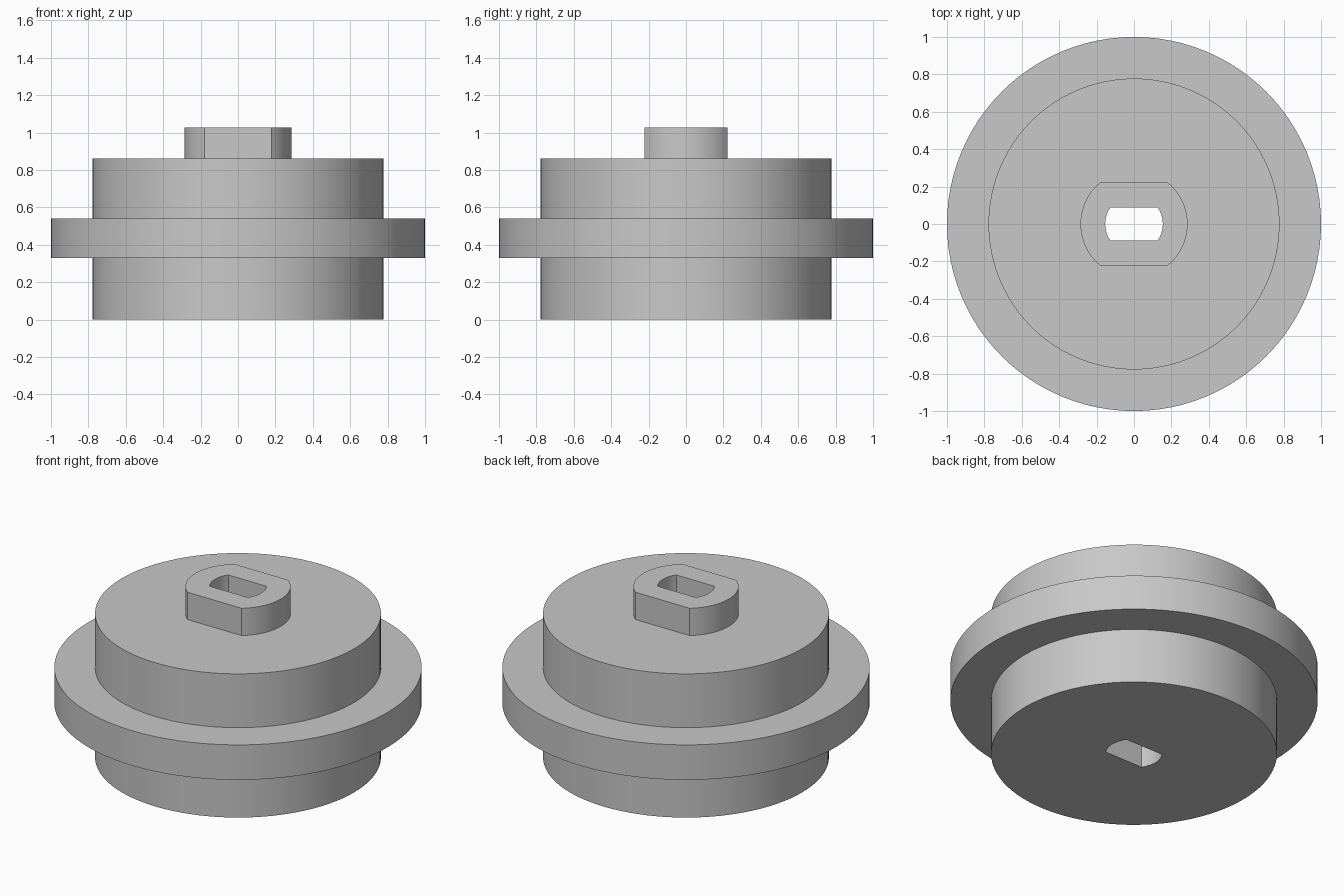
import bpy, bmesh
from math import asin, cos, sin, pi, radians

cube = bpy.data.objects.get("Cube")
if cube:
    bpy.data.objects.remove(cube, do_unlink=True)

# Half-widths of the flat-sided boss and slot: (radius, flat half width)
BOSS = (0.286, 0.222)
SLOT = (0.154, 0.088)
DRUM_R, FLANGE_R = 0.778, 1.0
SEGMENTS = 96

# Evenly spaced directions plus the exact corners of both flat-sided shapes
angles = {round(2 * pi * i / SEGMENTS, 5) for i in range(SEGMENTS)}
for radius, flat in (BOSS, SLOT):
    a = asin(flat / radius)
    angles |= {round(v, 5) for v in (a, pi - a, pi + a, 2 * pi - a)}
angles = sorted(angles)


def outline(bm, z, radius, flat=None):
    """Circle at height z, optionally cut by two flats facing front and back."""
    loop = []
    for a in angles:
        r = radius
        if flat and abs(sin(a)) * radius > flat:
            r = flat / abs(sin(a))
        loop.append(bm.verts.new((r * cos(a), r * sin(a), z)))
    return loop


# Stepped hub: one closed skin from the slot's lower rim, round the outside, and back
bm = bmesh.new()
sections = [
    (0.0, *SLOT),
    (0.0, DRUM_R), (0.33, DRUM_R),
    (0.33, FLANGE_R), (0.54, FLANGE_R),
    (0.54, DRUM_R), (0.863, DRUM_R),
    (0.863, *BOSS), (1.027, *BOSS),
    (1.027, *SLOT),
]
loops = [outline(bm, *s) for s in sections]
count = len(angles)
for lower, upper in zip(loops, loops[1:] + loops[:1]):
    for i in range(count):
        j = (i + 1) % count
        bm.faces.new((lower[i], lower[j], upper[j], upper[i]))
bmesh.ops.recalc_face_normals(bm, faces=bm.faces)

mesh = bpy.data.meshes.new("flanged_hub")
bm.to_mesh(mesh)
bm.free()
hub = bpy.data.objects.new("flanged_hub", mesh)
bpy.context.collection.objects.link(hub)

# Plain grey finish
grey = bpy.data.materials.new("light_grey")
grey.use_nodes = True
colour = (0.58, 0.58, 0.58, 1)
grey.diffuse_color = colour
grey.node_tree.nodes["Principled BSDF"].inputs["Base Color"].default_value = colour
mesh.materials.append(grey)

# Smooth round walls with crisp rims
bpy.ops.object.select_all(action="DESELECT")
hub.select_set(True)
bpy.context.view_layer.objects.active = hub
bpy.ops.object.shade_smooth_by_angle(angle=radians(25))
